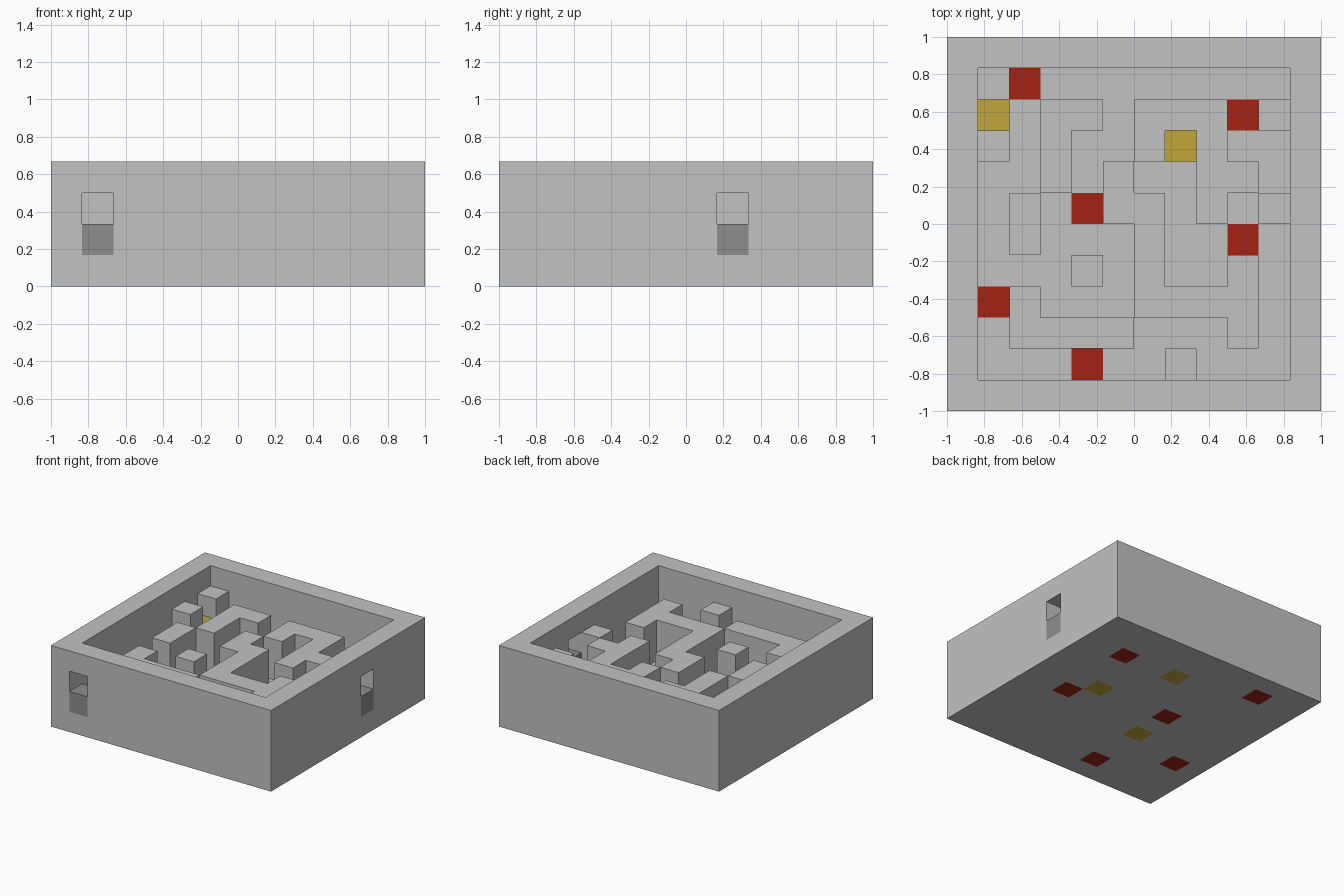
import bpy
import bmesh
from math import radians
from mathutils import Vector

if "Cube" in bpy.data.objects:
    bpy.data.objects.remove(bpy.data.objects["Cube"])

UNIT = 1 / 6          # one block
HALF = 5              # the maze floor is ten blocks wide, inside a one-block rim


def material(name, r, g, b):
    mat = bpy.data.materials.new(name)
    mat.use_nodes = True
    mat.diffuse_color = (r, g, b, 1)
    mat.node_tree.nodes["Principled BSDF"].inputs["Base Color"].default_value = (r, g, b, 1)
    return mat


stone = material("stone grey", 0.54, 0.54, 0.54)
dark = material("dark grey", 0.27, 0.27, 0.27)
red = material("trap red", 0.37, 0.016, 0.006)
gold = material("treasure gold", 0.54, 0.38, 0.045)


def box(x0, x1, y0, y1, z0, z1):
    """Set of block cells; x and y count from the inner front-left corner."""
    return {(x, y, z) for x in range(x0, x1) for y in range(y0, y1) for z in range(z0, z1)}


def build(name, cells, mat):
    """Closed solid made of the outer faces of a set of block cells."""
    bm = bmesh.new()
    for cell in cells:
        for axis in range(3):
            for side in (0, 1):
                near = list(cell)
                near[axis] += 2 * side - 1
                if tuple(near) in cells:
                    continue
                u, v = (axis + 1) % 3, (axis + 2) % 3
                ring = []
                for a, b in ((0, 0), (1, 0), (1, 1), (0, 1)):
                    p = Vector(cell)
                    p[axis] += side
                    p[u] += a
                    p[v] += b
                    ring.append(bm.verts.new((p - Vector((HALF, HALF, 0))) * UNIT))
                bm.faces.new(ring if side else ring[::-1])
    bmesh.ops.remove_doubles(bm, verts=bm.verts, dist=0.001)
    bmesh.ops.dissolve_limit(bm, angle_limit=radians(1), verts=bm.verts, edges=bm.edges)
    mesh = bpy.data.meshes.new(name)
    bm.to_mesh(mesh)
    bm.free()
    mesh.materials.append(mat)
    obj = bpy.data.objects.new(name, mesh)
    bpy.context.collection.objects.link(obj)


def column(spot, z0, z1):
    x, y = spot
    return box(x, x + 1, y, y + 1, z0, z1)


# Coloured floor blocks, and the slab around them
traps = [(1, 9), (8, 8), (3, 5), (8, 4), (0, 2), (3, 0)]
buried = [(5, 8), (7, 5), (3, 3)]
slab = box(-1, 11, -1, 11, 0, 1)
for label, spots, mat in (("trap_tile", traps, red), ("buried_gold_tile", buried, gold)):
    for spot in spots:
        tile = column(spot, 0, 1)
        slab -= tile
        build(label, tile, mat)
build("floor_slab", slab, stone)

# Rim walls with two doorways, each with a dark lower block and an open top
rim = box(-1, 11, -1, 11, 1, 4) - box(0, 10, 0, 10, 1, 4)
for label, spot in (("front_door_block", (0, -1)), ("side_door_block", (10, 6))):
    rim -= column(spot, 1, 3)
    build(label, column(spot, 1, 2), dark)
build("rim_wall", rim, stone)

# Maze walls, each a union of plan rectangles (x0, x1, y0, y1)
maze = {
    "back_left_pillar": [(0, 1, 9, 10)],
    "left_pillar": [(0, 1, 7, 8)],
    "hook_wall": [(2, 4, 8, 9), (2, 3, 6, 8)],
    "short_wall": [(1, 2, 4, 6)],
    "middle_pillar": [(3, 4, 3, 4)],
    "front_corner_wall": [(1, 2, 1, 3), (1, 5, 1, 2)],
    "centre_wall": [(4, 5, 5, 7), (5, 6, 2, 6), (5, 9, 2, 3), (8, 9, 1, 4)],
    "back_wall_maze": [(5, 8, 8, 9), (5, 6, 7, 8), (7, 8, 5, 8), (8, 9, 6, 7)],
    "right_back_pillar": [(9, 10, 8, 9)],
    "right_pillar": [(9, 10, 5, 6)],
    "front_pillar": [(6, 7, 0, 1)],
}
for name, plans in maze.items():
    build(name, set().union(*(box(*plan, 1, 3) for plan in plans)), stone)

# Treasure blocks in the dead ends
for spot in ((0, 8), (6, 7)):
    build("treasure_block", column(spot, 1, 2), gold)
